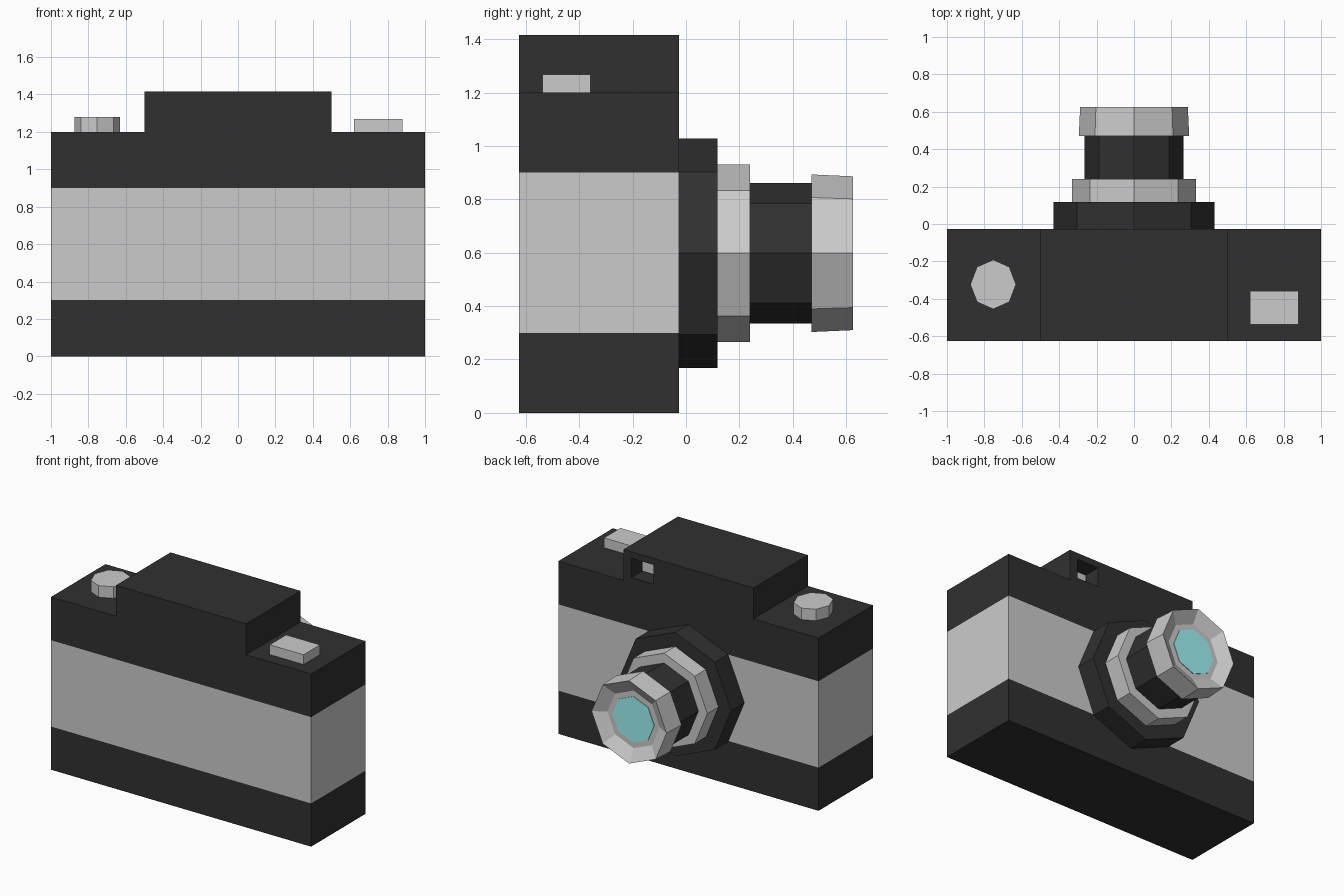
import bpy, bmesh
from math import pi
from mathutils import Matrix, Vector

if "Cube" in bpy.data.objects:
    bpy.data.objects.remove(bpy.data.objects["Cube"])


def material(name, rgb):
    m = bpy.data.materials.new(name)
    m.diffuse_color = (*rgb, 1)
    m.use_nodes = True
    m.node_tree.nodes["Principled BSDF"].inputs["Base Color"].default_value = m.diffuse_color
    return m


BLACK = material("matte_black", (0.03, 0.03, 0.03))
TEAL = material("lens_teal", (0.35, 0.9, 0.9))


def finish(name, bm, mat=None):
    bmesh.ops.recalc_face_normals(bm, faces=bm.faces)
    me = bpy.data.meshes.new(name)
    bm.to_mesh(me)
    bm.free()
    ob = bpy.data.objects.new(name, me)
    bpy.context.collection.objects.link(ob)
    if mat:
        me.materials.append(mat)
    return ob


def box(name, x, y, z, mat=None):
    lo, hi = Vector((x[0], y[0], z[0])), Vector((x[1], y[1], z[1]))
    bm = bmesh.new()
    bmesh.ops.create_cube(bm, size=1, matrix=Matrix.Translation((lo + hi) / 2)
                          @ Matrix.Diagonal((*(hi - lo), 1)))
    return finish(name, bm, mat)


def lathe(name, profile, mat=None, sides=8, z=0.598):
    """Turn (radius, y) points about the lens axis."""
    bm = bmesh.new()
    vs = [bm.verts.new((0, y, z + r)) for r, y in profile]
    es = [bm.edges.new(p) for p in zip(vs, vs[1:])]
    bmesh.ops.spin(bm, geom=vs + es, cent=(0, 0, z), axis=(0, 1, 0),
                   angle=2 * pi, steps=sides)
    bmesh.ops.remove_doubles(bm, verts=bm.verts, dist=1e-4)
    return finish(name, bm, mat)


# Body: three stacked bands
DEPTH = (-0.625, -0.027)
box("body_base", (-1, 1), DEPTH, (0, 0.3), BLACK)
box("body_grip_band", (-1, 1), DEPTH, (0.3, 0.9))
box("body_top", (-1, 1), DEPTH, (0.9, 1.2), BLACK)

# Raised housing with a viewfinder recess on the lens side
hump = box("viewfinder_housing", (-0.5, 0.5), DEPTH, (1.2, 1.415), BLACK)
cutter = box("recess_cutter", (0.27, 0.44), (-0.147, 0.05), (1.235, 1.37))
cutter.hide_render = True
mod = hump.modifiers.new("recess", 'BOOLEAN')
mod.operation = 'DIFFERENCE'
mod.solver = 'EXACT'
mod.object = cutter
bpy.context.view_layer.objects.active = hump
bpy.ops.object.modifier_apply(modifier=mod.name)
bpy.data.objects.remove(cutter)
box("viewfinder_window", (0.275, 0.435), (-0.155, -0.142), (1.24, 1.365))

# Top controls
box("shutter_button", (0.62, 0.88), (-0.537, -0.357), (1.2, 1.268))
bm = bmesh.new()
bmesh.ops.create_cone(bm, cap_ends=True, segments=8, radius1=1, radius2=1, depth=1,
                      matrix=Matrix.Translation((-0.753, -0.323, 1.24))
                      @ Matrix.Diagonal((0.122, 0.132, 0.08, 1)))
finish("winding_knob", bm)

# Lens: stepped eight-sided rings
for name, r, y0, y1, mat in (("lens_mount", 0.43, -0.027, 0.118, BLACK),
                             ("focus_ring", 0.332, 0.118, 0.24, None),
                             ("lens_barrel", 0.264, 0.24, 0.47, BLACK)):
    lathe(name, [(0, y0), (r, y0), (r, y1), (0, y1)], mat)
lathe("lens_hood", [(0, 0.47), (0.295, 0.47), (0.288, 0.625), (0.2, 0.575), (0, 0.575)])
lathe("lens_glass", [(0, 0.57), (0.16, 0.57), (0.16, 0.579), (0, 0.579)], TEAL)
